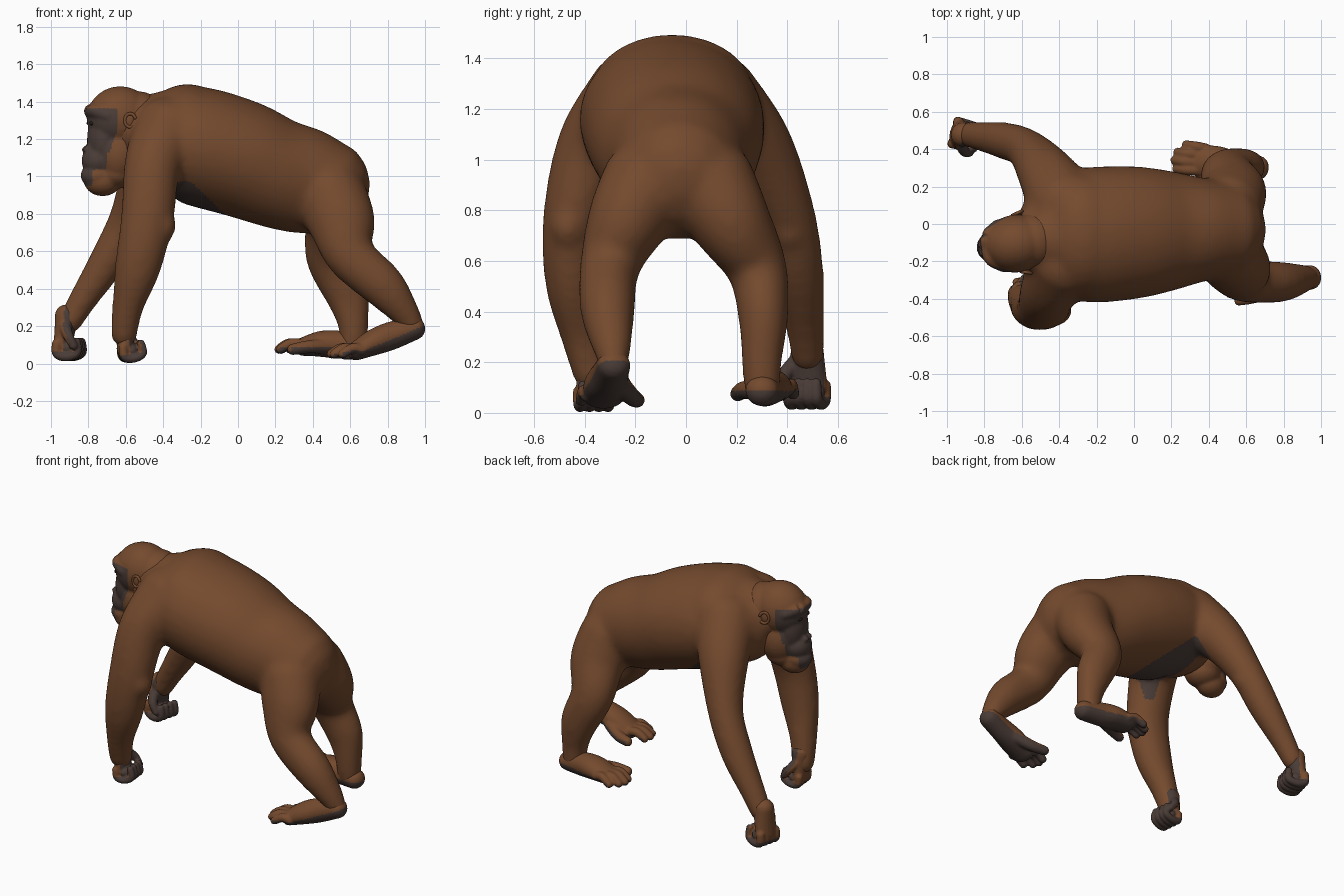
import bpy, bmesh, math
from mathutils import Vector, Matrix

if "Cube" in bpy.data.objects:
    bpy.data.objects.remove(bpy.data.objects["Cube"])


def material(name, rgb):
    m = bpy.data.materials.new(name)
    m.diffuse_color = (*rgb, 1)
    m.use_nodes = True
    m.node_tree.nodes["Principled BSDF"].inputs["Base Color"].default_value = m.diffuse_color
    return m


FUR = material("brown fur", (0.175, 0.068, 0.027))
SKIN = material("dark grey skin", (0.068, 0.045, 0.038))
EYE = material("dark eye", (0.02, 0.013, 0.01))


def tube(bm, pts, steps=5, seg=20):
    """Smooth round-ended tube through (x, y, z, side radius[, up radius])."""
    P = [list(p) + [p[3]] * (5 - len(p)) for p in pts]
    P = [P[0]] + P + [P[-1]]
    path = []
    for i in range(1, len(P) - 2):
        a, b, c, d = P[i - 1:i + 3]
        for s in range(steps):
            t = s / steps
            path.append([0.5 * (2 * q + (r - p) * t + (2 * p - 5 * q + 4 * r - u) * t * t
                                + (3 * q - p - 3 * r + u) * t ** 3)
                         for p, q, r, u in zip(a, b, c, d)])
    path.append(P[-1])
    pos = [Vector(p[:3]) for p in path]
    rings = []
    n = len(path)
    for i, p in enumerate(path):
        t = (pos[min(i + 1, n - 1)] - pos[max(i - 1, 0)]).normalized()
        side = Vector((0, 1, 0)) if abs(t.y) < 0.9 else Vector((1, 0, 0))
        side = (side - t * side.dot(t)).normalized()
        up = t.cross(side)
        cuts = [(0, 1)]
        if i in (0, n - 1):
            sgn = -1 if i == 0 else 1
            cuts = [(sgn * math.sin(a), math.cos(a)) for a in (0, .4, .8, 1.15, 1.45)]
            cuts = cuts[::-1] if i == 0 else cuts
        cap = min(p[3], p[4]) * 0.9
        for off, k in cuts:
            rings.append([bm.verts.new(pos[i] + t * off * cap
                          + side * p[3] * k * math.cos(2 * math.pi * j / seg)
                          + up * p[4] * k * math.sin(2 * math.pi * j / seg)) for j in range(seg)])
    for a, b in zip(rings, rings[1:]):
        for j in range(seg):
            bm.faces.new((a[j], a[(j + 1) % seg], b[(j + 1) % seg], b[j]))
    bm.faces.new(rings[0][::-1])
    bm.faces.new(rings[-1])


def ball(bm, c, r):
    m = Matrix.Translation(c) @ Matrix.Diagonal((*r, 1))
    bmesh.ops.create_uvsphere(bm, u_segments=28, v_segments=18, radius=1, matrix=m)


def sculpt(name, bm, voxel, smooth, is_skin, matrix=Matrix()):
    """Fuse the overlapping pieces into one skin, then colour by rule."""
    bmesh.ops.recalc_face_normals(bm, faces=bm.faces)
    me = bpy.data.meshes.new(name)
    bm.to_mesh(me)
    bm.free()
    ob = bpy.data.objects.new(name, me)
    bpy.context.collection.objects.link(ob)
    rm = ob.modifiers.new("fuse", 'REMESH')
    rm.mode, rm.voxel_size, rm.use_smooth_shade = 'VOXEL', voxel, True
    sm = ob.modifiers.new("soften", 'SMOOTH')
    sm.factor, sm.iterations = 0.5, smooth
    dg = bpy.context.evaluated_depsgraph_get()
    final = bpy.data.meshes.new_from_object(ob.evaluated_get(dg))
    ob.modifiers.clear()
    ob.data = final
    final.materials.clear()
    final.materials.append(FUR)
    final.materials.append(SKIN)
    for f in final.polygons:
        f.use_smooth = True
        f.material_index = int(bool(is_skin(f.center, f.normal)))
    final.transform(matrix)
    return ob


def facing(x, y, z, yaw, pitch=0):
    """Local +X points forward, which is world -x turned by yaw."""
    return (Matrix.Translation((x, y, z)) @ Matrix.Rotation(math.pi + yaw, 4, 'Z')
            @ Matrix.Rotation(pitch, 4, 'Y'))


# Torso, neck and limbs
bm = bmesh.new()
tube(bm, [(-.40, -.06, 1.18, .31, .26), (-.25, -.06, 1.17, .36, .315), (0, -.045, 1.10, .355, .315),
          (.2, -.035, 1.02, .32, .295), (.36, -.03, .975, .28, .285), (.47, -.03, .94, .26, .26)], seg=40)
ball(bm, (-.27, -.055, 1.27), (.23, .32, .225))           # upper back
tube(bm, [(-.33, -.07, 1.25, .23), (-.48, -.085, 1.26, .185), (-.60, -.1, 1.27, .15)])
# shoulder to wrist, each arm
tube(bm, [(-.37, -.20, 1.23, .205), (-.455, -.355, 1.06, .155), (-.485, -.445, .78, .12, .142),
          (-.535, -.45, .52, .108, .125), (-.59, -.41, .30, .085), (-.61, -.375, .15, .072)])
ball(bm, (-.395, -.465, .735), (.065, .07, .085))
tube(bm, [(-.37, .10, 1.23, .20), (-.47, .27, 1.05, .155), (-.575, .40, .79, .11),
          (-.69, .445, .56, .10), (-.83, .47, .34, .077), (-.90, .48, .22, .066)])
ball(bm, (-.55, .41, .72), (.06, .07, .08))
# hip to ankle, each leg
tube(bm, [(.50, -.15, .90, .19), (.555, -.235, .75, .16, .182), (.60, -.30, .58, .12, .135),
          (.775, -.31, .415, .11, .12), (.885, -.295, .28, .084), (.945, -.285, .19, .058)])
tube(bm, [(.50, .09, .90, .19), (.53, .18, .75, .16, .18), (.50, .28, .57, .12, .14),
          (.58, .305, .38, .10, .122), (.615, .30, .22, .082, .086), (.62, .30, .10, .074)])
ball(bm, (.45, -.04, .765), (.09, .06, .07))


def chest(c, n):
    return (-.42 < c.x < .0 and -.34 < c.y < .25 and n.z < .1
            and (.84 if c.x < -.3 else .7) < c.z < .78 - .95 * (c.x + .05))


sculpt("body", bm, 0.016, 24, chest)

# Feet: local heel at X = 0, inner side is `s`
def foot(name, s, matrix, lift):
    bm = bmesh.new()
    up = lambda x: lift * max(0, .30 - x)
    tube(bm, [(0, 0, .068 + up(0), .066, .062), (.12, 0, .08 + up(.12), .074, .075),
              (.22, 0, .085 + up(.22), .09, .07), (.32, 0, .07, .085, .05)])
    for i in range(4):
        y = s * (.052 - .04 * i)
        far = (.435, .45, .44, .40)[i]
        tube(bm, [(.29, y, .075, .029), (far - .06, y * 1.08, .088, .028),
                  (far, y * 1.12, .055, .025)], seg=12)
    tube(bm, [(.17, s * .04, .07 + up(.17), .042), (.27, s * .105, .07, .036),
              (.36, s * .14, .055, .031)], seg=12)
    low = Vector((-lift, 0, -1)).normalized()
    sculpt(name, bm, 0.008, 4,
           lambda c, n: n.dot(low) > .3 or (n.x < .2 and c.z < .065 + up(c.x)), matrix)


foot("left_foot", -1, facing(.945, -.285, -.005, .13), .42)
foot("right_foot", 1, facing(.665, .30, .02, -.12), 0)

# Hands: folded fists resting on the knuckles, origin at the wrist
def hand(name, s, matrix):
    bm = bmesh.new()
    tube(bm, [(0, 0, .03, .064, .064), (.012, 0, -.06, .072, .054), (.025, 0, -.135, .078, .046)])
    ball(bm, (-.01, 0, -.145), (.045, .075, .045))
    for i in range(4):
        y = -.06 + .04 * i
        tube(bm, [(.04, y, -.12, .027), (.038, y, -.175, .027), (-.015, y, -.192, .025),
                  (-.07, y * .95, -.17, .024), (-.068, y * .9, -.11, .022)], seg=12)
    tube(bm, [(0, s * .045, -.03, .035), (-.03, s * .085, -.08, .028),
              (-.06, s * .085, -.135, .022)], seg=12)
    sculpt(name, bm, 0.007, 3, lambda c, n: c.z < -.165 or (c.x < .0 and n.x < .3), matrix)


hand("left_hand", -1, facing(-.60, -.365, .20, .1, .15) @ Matrix.Scale(.92, 4))
hand("right_hand", 1, facing(-.915, .478, .228, -.25, 0))

# Head: local +X forward, heights as in the world
HEAD = facing(-.6, -.1, 0, .15)
bm = bmesh.new()
ball(bm, (.03, 0, 1.31), (.18, .155, .172))
ball(bm, (-.07, 0, 1.29), (.15, .155, .165))              # nape
ball(bm, (.04, 0, 1.12), (.13, .14, .17))                 # cheeks
ball(bm, (.12, 0, 1.20), (.088, .11, .16))                # face
tube(bm, [(.11, -.11, 1.325, .035), (.175, -.06, 1.35, .038), (.185, 0, 1.345, .036),
          (.175, .06, 1.35, .038), (.11, .11, 1.325, .035)])    # brow
ball(bm, (.15, 0, 1.085), (.088, .092, .088))             # upper lip
ball(bm, (.15, 0, 1.005), (.094, .085, .068))             # lower lip
ball(bm, (.125, 0, .975), (.10, .085, .08))               # chin
ball(bm, (.05, 0, 1.02), (.11, .11, .085))                # jaw
for s in (-1, 1):
    ball(bm, (.21, s * .022, 1.145), (.025, .024, .02))   # nostrils


def face(c, n):
    if c.z > 1.13:
        return c.x > .07 + .3 * max(0, 1.24 - c.z) and c.z < 1.365
    return c.x > (.118 if c.z > 1.035 else .19) and c.z > .95


sculpt("head", bm, 0.009, 7, face, HEAD)


def simple(name, bm, mat):
    me = bpy.data.meshes.new(name)
    bm.transform(HEAD)
    bm.to_mesh(me)
    bm.free()
    me.materials.append(mat)
    for f in me.polygons:
        f.use_smooth = True
    bpy.context.collection.objects.link(bpy.data.objects.new(name, me))


for s, side in ((1, "left"), (-1, "right")):
    # Ear: curved rim around a thin inner shell
    bm = bmesh.new()
    rim = [(.0 + .028 * math.cos(a), s * (.160 - .25 * .032 * math.cos(a)),
            1.30 + .036 * math.sin(a), .009) for a in [-2.2 + i * .62 for i in range(9)]]
    tube(bm, rim, 3, 10)
    ball(bm, (.0, s * .153, 1.30), (.026, .01, .034))
    simple(side + "_ear", bm, FUR)
    bm = bmesh.new()
    ball(bm, (.19, s * .05, 1.285), (.014, .018, .012))
    simple(side + "_eye", bm, EYE)
